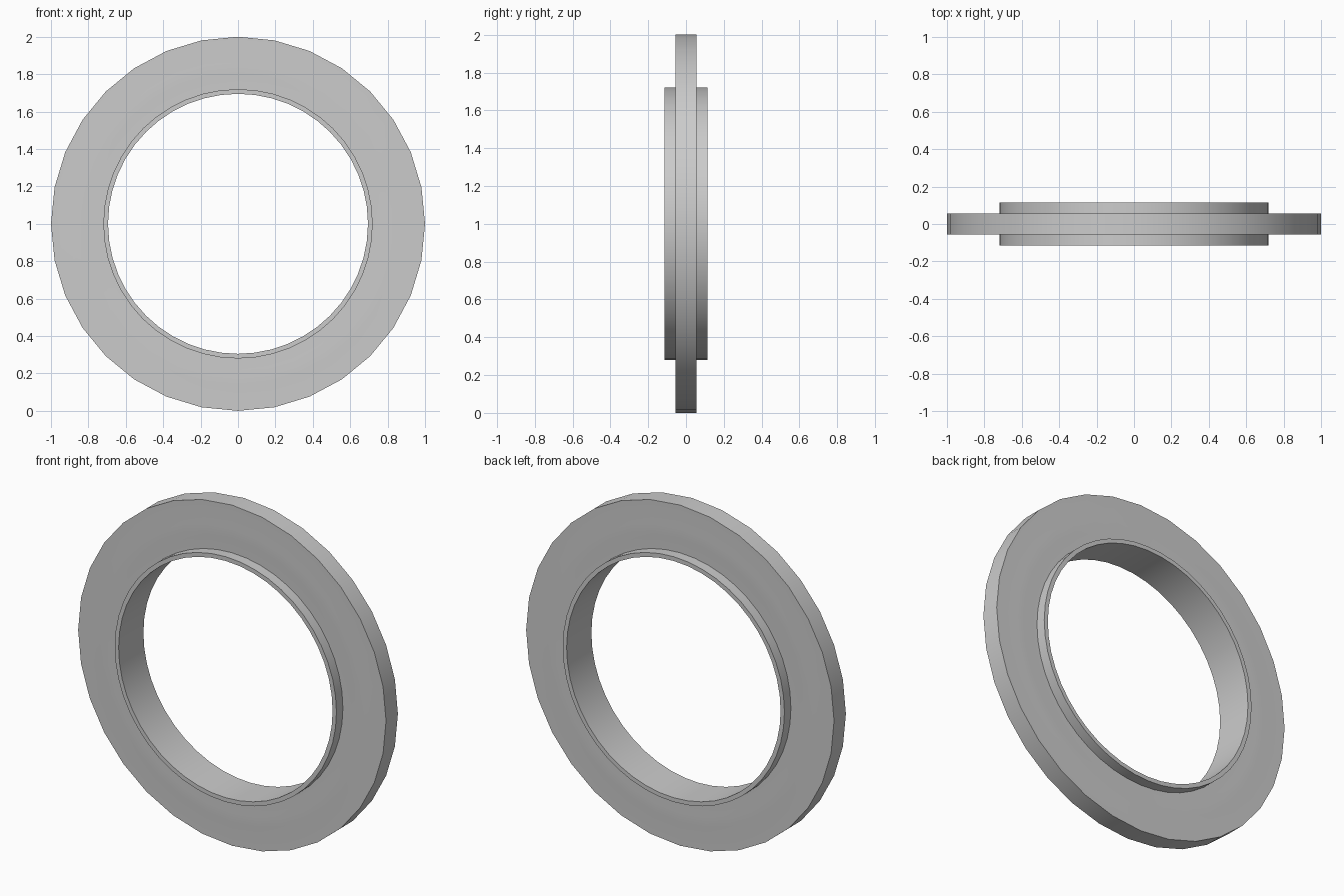
import bpy
import bmesh
import math
from mathutils import Matrix

cube = bpy.data.objects.get("Cube")
if cube:
    bpy.data.objects.remove(cube, do_unlink=True)

grey = bpy.data.materials.new("plain grey")
grey.use_nodes = True
colour = (0.6, 0.6, 0.6, 1)
grey.diffuse_color = colour
grey.node_tree.nodes["Principled BSDF"].inputs["Base Color"].default_value = colour


def lathe_ring(name, profile, sides):
    """Sweep a closed (radius, y) profile around the y axis."""
    bm = bmesh.new()
    loops = []
    for i in range(sides):
        a = math.tau * i / sides
        loops.append([bm.verts.new((r * math.sin(a), y, 1 + r * math.cos(a)))
                      for r, y in profile])
    n = len(profile)
    for i in range(sides):
        a, b = loops[i], loops[(i + 1) % sides]
        for j in range(n):
            k = (j + 1) % n
            bm.faces.new((a[j], a[k], b[k], b[j]))
    bmesh.ops.recalc_face_normals(bm, faces=bm.faces)
    mesh = bpy.data.meshes.new(name)
    bm.to_mesh(mesh)
    bm.free()
    mesh.materials.append(grey)
    obj = bpy.data.objects.new(name, mesh)
    bpy.context.collection.objects.link(obj)
    bpy.ops.object.select_all(action="DESELECT")
    obj.select_set(True)
    bpy.context.view_layer.objects.active = obj
    bpy.ops.object.shade_smooth_by_angle(angle=math.radians(30))
    return obj


# Wide outer flange with a barely raised band on both faces
half = 0.055
face = [(0.71, half), (0.78, half), (0.81, half + 0.001),
        (0.86, half + 0.001), (0.89, half), (1.0, half)]
lathe_ring("flange", face + [(r, -y) for r, y in reversed(face)], 32)

# Thin collar lining the bore and standing proud on both sides
lathe_ring("collar", [(0.695, -0.115), (0.72, -0.115),
                      (0.72, 0.115), (0.695, 0.115)], 48)
